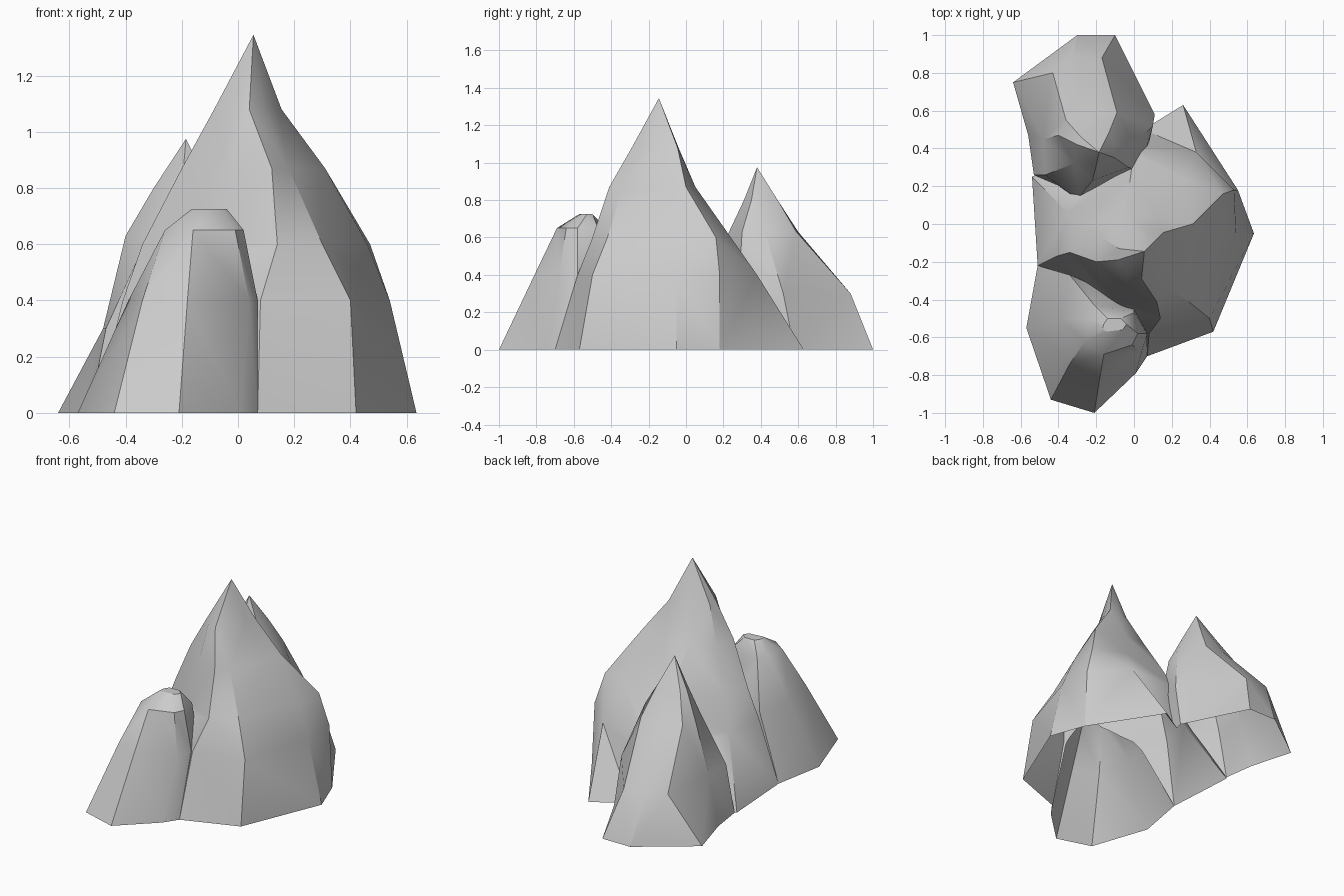
import bpy, bmesh, math


def rock(name, heights, rings, peak=None):
    """Loft cross-sections (lists of x, y) stacked at the given heights into a closed solid."""
    bm = bmesh.new()
    # the base outline is repeated below the ground, to be trimmed off later
    levels = [(-0.1, rings[0])] + list(zip(heights, rings))
    loops = [[bm.verts.new((x, y, z)) for x, y in ring] for z, ring in levels]
    n = len(loops[0])
    for low, high in zip(loops, loops[1:]):
        for i in range(n):
            j = (i + 1) % n
            bm.faces.new((low[i], low[j], high[j], high[i]))
    bm.faces.new(loops[0])
    if peak:
        tip = bm.verts.new(peak)
        for i in range(n):
            bm.faces.new((loops[-1][i], loops[-1][(i + 1) % n], tip))
    else:
        bm.faces.new(loops[-1])
    bmesh.ops.triangulate(bm, faces=bm.faces[:])
    bmesh.ops.recalc_face_normals(bm, faces=bm.faces[:])
    mesh = bpy.data.meshes.new(name)
    bm.to_mesh(mesh)
    bm.free()
    ob = bpy.data.objects.new(name, mesh)
    bpy.context.collection.objects.link(ob)
    return ob


# Tall central peak
main = rock("rock_formation", (0, 0.4, 0.6, 0.87, 1.08), [
    [(0.07, -0.70), (0.42, -0.57), (0.635, -0.05), (0.55, 0.18), (0.26, 0.63),
     (0.05, 0.50), (-0.54, 0.25), (-0.51, -0.22), (-0.22, -0.48)],
    [(0.08, -0.58), (0.40, -0.50), (0.54, -0.05), (0.53, 0.18), (0.33, 0.38),
     (0.00, 0.38), (-0.35, 0.06), (-0.41, -0.17), (-0.15, -0.40)],
    [(0.14, -0.50), (0.30, -0.42), (0.46, -0.03), (0.47, 0.16), (0.27, 0.24),
     (-0.02, 0.24), (-0.27, -0.01), (-0.34, -0.15), (-0.10, -0.38)],
    [(0.12, -0.41), (0.18, -0.34), (0.28, -0.09), (0.31, 0.00), (0.11, 0.05),
     (-0.05, 0.04), (-0.17, -0.07), (-0.20, -0.20), (-0.04, -0.34)],
    [(0.04, -0.29), (0.09, -0.24), (0.14, -0.12), (0.155, -0.045), (0.08, -0.04),
     (0.01, -0.06), (-0.08, -0.13), (-0.085, -0.19), (-0.03, -0.26)],
], peak=(0.055, -0.145, 1.345))

# Blunt front rock
front = rock("front_rock", (0, 0.4, 0.65, 0.725), [
    [(0.07, -0.70), (0.01, -0.79), (-0.21, -1.0), (-0.44, -0.93),
     (-0.57, -0.55), (-0.51, -0.22), (0.0, -0.40)],
    [(0.07, -0.58), (0.04, -0.68), (-0.18, -0.81), (-0.34, -0.74),
     (-0.39, -0.50), (-0.34, -0.27), (0.0, -0.42)],
    [(0.02, -0.58), (-0.01, -0.64), (-0.16, -0.69), (-0.26, -0.62),
     (-0.24, -0.50), (-0.21, -0.43), (0.0, -0.47)],
    [(-0.04, -0.53), (-0.06, -0.56), (-0.15, -0.57), (-0.165, -0.55),
     (-0.16, -0.53), (-0.14, -0.50), (-0.07, -0.50)],
])

# Pointed back rock
back = rock("back_rock", (0, 0.3, 0.63, 0.8), [
    [(-0.10, 1.0), (0.11, 0.58), (0.05, 0.30), (-0.30, 0.12),
     (-0.53, 0.26), (-0.56, 0.47), (-0.64, 0.75), (-0.30, 1.0)],
    [(-0.17, 0.88), (0.10, 0.52), (0.03, 0.28), (-0.30, 0.13),
     (-0.47, 0.26), (-0.48, 0.45), (-0.43, 0.80), (-0.33, 0.88)],
    [(-0.09, 0.59), (0.0, 0.42), (-0.03, 0.30), (-0.22, 0.23),
     (-0.32, 0.32), (-0.40, 0.47), (-0.36, 0.55), (-0.22, 0.60)],
    [(-0.13, 0.49), (-0.10, 0.41), (-0.10, 0.35), (-0.20, 0.31),
     (-0.25, 0.35), (-0.30, 0.42), (-0.28, 0.46), (-0.20, 0.49)],
], peak=(-0.185, 0.38, 0.975))

# Fuse the three rocks into one shell
bpy.context.view_layer.objects.active = main
main.select_set(True)
for part in (front, back):
    part.hide_render = True
    mod = main.modifiers.new("fuse", 'BOOLEAN')
    mod.operation = 'UNION'
    mod.solver = 'EXACT'
    mod.object = part
    bpy.ops.object.modifier_apply(modifier=mod.name)
    bpy.data.objects.remove(part)

# Trim at ground level, leaving the underside open
bm = bmesh.new()
bm.from_mesh(main.data)
bmesh.ops.bisect_plane(bm, geom=bm.verts[:] + bm.edges[:] + bm.faces[:], dist=1e-5,
                       plane_co=(0, 0, 0), plane_no=(0, 0, 1), clear_inner=True)
bm.to_mesh(main.data)
bm.free()
bpy.ops.object.shade_smooth_by_angle(angle=math.radians(30))
